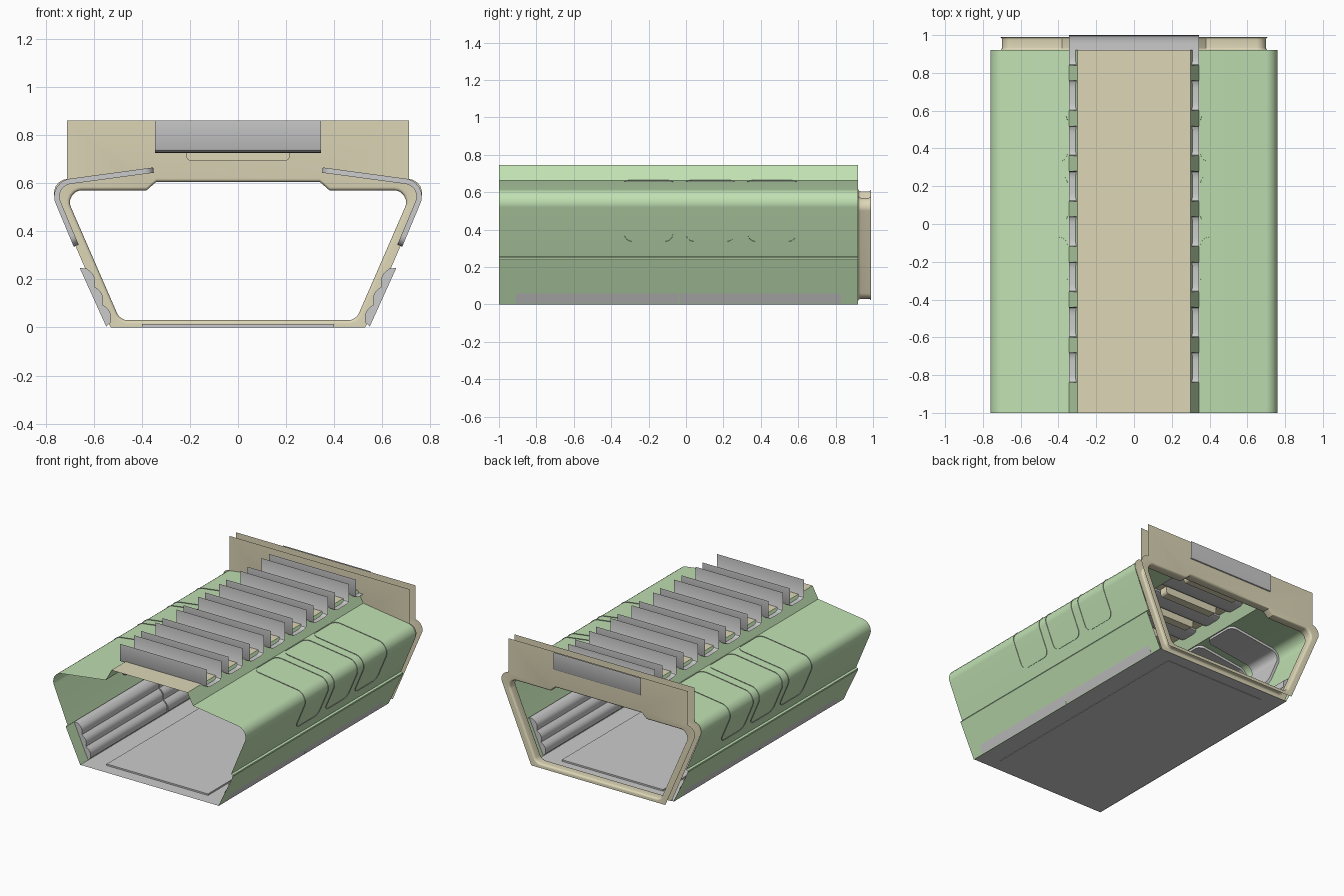
import bpy, bmesh, math
from mathutils import Vector

if "Cube" in bpy.data.objects:
    bpy.data.objects.remove(bpy.data.objects["Cube"])

def material(name, col):
    m = bpy.data.materials.new(name)
    m.diffuse_color = (*col, 1)
    m.use_nodes = True
    m.node_tree.nodes["Principled BSDF"].inputs["Base Color"].default_value = m.diffuse_color
    return m

GREEN = material("green_paint", (0.53, 0.75, 0.45))
TAN = material("tan_paint", (0.72, 0.67, 0.47))

def make(name, verts, faces, mat=None, mirror=False, recalc=False):
    me = bpy.data.meshes.new(name)
    me.from_pydata([tuple(v) for v in verts], [], faces)
    if recalc:
        bm = bmesh.new()
        bm.from_mesh(me)
        bmesh.ops.recalc_face_normals(bm, faces=bm.faces)
        bm.to_mesh(me)
        bm.free()
    ob = bpy.data.objects.new(name, me)
    bpy.context.collection.objects.link(ob)
    if mat:
        me.materials.append(mat)
    bpy.ops.object.select_all(action='DESELECT')
    ob.select_set(True)
    bpy.context.view_layer.objects.active = ob
    bpy.ops.object.shade_smooth_by_angle(angle=math.radians(35))
    if mirror:
        ob.modifiers.new("mirror", 'MIRROR')
    return ob

def fillet(corners, n=8):
    """Corners are (x, z, radius); returns a polyline with rounded corners."""
    out = []
    for i, (x, z, r) in enumerate(corners):
        p = Vector((x, z))
        if r == 0:
            out.append(p)
            continue
        a = (Vector(corners[i - 1][:2]) - p).normalized()
        b = (Vector(corners[(i + 1) % len(corners)][:2]) - p).normalized()
        half = a.angle(b) / 2
        c = p + (a + b).normalized() * (r / math.sin(half))
        t = r / math.tan(half)
        u, v = p + a * t - c, p + b * t - c
        for k in range(n + 1):
            out.append(c + u.lerp(v, k / n).normalized() * r)
    return out

def extrude(name, prof, y0, y1, mat=None, closed=False, mirror=False):
    n = len(prof)
    verts = [(p[0], y, p[1]) for y in (y0, y1) for p in prof]
    faces = [(i, (i + 1) % n, n + (i + 1) % n, n + i) for i in range(n if closed else n - 1)]
    if closed:
        faces += [tuple(reversed(range(n))), tuple(range(n, 2 * n))]
    return make(name, verts, faces, mat, mirror, closed)

# Green side walls: thin sheet from floor to ceiling step
wall = fillet([(0.545, 0, 0), (0.66, 0.243, 0), (0.658, 0.25, 0), (0.645, 0.256, 0),
               (0.79, 0.602, 0.07), (0.345, 0.662, 0), (0.3, 0.745, 0)])
extrude("side_wall", wall, -1, 0.92, GREEN, mirror=True)

# Tan ceiling and grey floor
extrude("ceiling_panel", [(0.3, 0.745), (-0.3, 0.745)], -1, 0.92, TAN)
extrude("floor", [(-0.545, 0.003), (0.545, 0.003)], -1, 0.92)
extrude("floor_plate", [(-0.4, 0), (0.4, 0), (0.4, 0.014), (-0.4, 0.014)], -0.91, 0.83, closed=True)

# Scalloped grey padding along the lower walls
scallop = [(0.548, 0.004), (0.658, 0.247)]
for k in range(25):
    t = k / 24
    bulge = 0.016 * abs(math.sin(3 * math.pi * t))
    scallop.append((0.63 - 0.1 * t - bulge * 0.9, 0.245 - 0.225 * t + bulge * 0.4))
for y0, y1 in ((-0.91, -0.044), (-0.036, 0.83)):
    extrude("lower_padding", scallop, y0, y1, closed=True, mirror=True)

# Wrapped wall pads: rounded rectangles bent around the upper wall corner
path = list(reversed(wall[4:-1]))
path[0] = path[0].lerp(path[1], 0.02)
path[-1] = path[-1].lerp(Vector((0.645, 0.256)), 0.0)
path.append(Vector((0.679, 0.337)))
lengths = [0]
for a, b in zip(path, path[1:]):
    lengths.append(lengths[-1] + (b - a).length)

def on_path(s):
    for i in range(len(path) - 1):
        if s <= lengths[i + 1] + 1e-6:
            d = path[i + 1] - path[i]
            p = path[i] + d * ((s - lengths[i]) / d.length)
            return p, Vector((-d.y, d.x)).normalized()

R, total = 0.045, lengths[-1]
ends = [R * (1 - math.cos(k * math.pi / 12)) for k in range(7)]
samples = sorted(set(ends + [total - e for e in ends] + [l for l in lengths if R < l < total - R]))
for yc in (-0.2, 0.13, 0.46):
    rows = []
    for s in samples:
        e = max(0, R - min(s, total - s))
        rows.append((s, 0.13 - R + math.sqrt(max(0, R * R - e * e))))
    outline = [(s, -w) for s, w in rows] + [(s, w) for s, w in reversed(rows)]
    n, m = len(outline), len(rows)
    verts = []
    for off in (-0.018, 0.004):
        for s, w in outline:
            p, nrm = on_path(s)
            if nrm.y < 0 and nrm.x < 0:
                nrm = -nrm
            q = p + nrm * off
            verts.append((q.x, yc + w, q.y))
    faces = [(i, (i + 1) % n, n + (i + 1) % n, n + i) for i in range(n)]
    faces += [(i, n - 1 - i, n - 2 - i, i + 1) for i in range(m - 1)]
    make("wall_pad", verts, faces, mirror=True, recalc=True)

# Tan end frame: outward-open channel with two flanges and a rounded inner web
def mirrored(c):
    return c + [(-x, z, r) for x, z, r in reversed(c)]

inner = fillet(mirrored([(0.49, 0.03, 0.05), (0.725, 0.57, 0.05), (0.38, 0.57, 0), (0.34, 0.605, 0)]))
outer = fillet(mirrored([(0.53, 0, 0.008), (0.79, 0.605, 0.058), (0.71, 0.617, 0), (0.71, 0.86, 0)]))
n = len(inner)

def outset(d):
    res = []
    for i in range(n):
        t = (inner[(i + 1) % n] - inner[i - 1]).normalized()
        res.append(inner[i] + Vector((t.y, -t.x)) * d)
    return res

loops = [(outer, 0.92)]
arc = [(0.014 * (1 - math.sin(a)), 0.014 * (1 - math.cos(a))) for a in (k * math.pi / 8 for k in range(5))]
loops += [(outset(d), 0.92 + y) for d, y in arc]
loops += [(outset(d), 0.99 - y) for d, y in reversed(arc)]
loops += [(outer, 0.99)]
verts = [(p.x, y, p.y) for loop, y in loops for p in loop]
faces = [(j * n + i, j * n + (i + 1) % n, (j + 1) * n + (i + 1) % n, (j + 1) * n + i)
         for j in range(len(loops) - 1) for i in range(n)]
make("end_frame", verts, faces, TAN)

# Grey roof beams: upward-open channels across the ceiling
half = [(0.08, 0.86), (0.08, 0.742), (0.076, 0.735), (0.065, 0.73), (0.05, 0.727), (0.035, 0.726)]
channel = half + [(-y, z) for y, z in reversed(half)]
m = len(channel)
for k in range(8):
    yc = -0.76 + 0.24 * k
    verts = [(x, yc + y, z) for x in (-0.345, 0.345) for y, z in channel]
    make("roof_beam", verts, [(i, i + 1, m + i + 1, m + i) for i in range(m - 1)])

# Tan ceiling bars hanging in the gaps between beams
bar = fillet([(-0.215, 0.745, 0), (-0.215, 0.693, 0.02), (0.215, 0.693, 0.02), (0.215, 0.745, 0)], 5)
for k in range(7):
    yc = -0.64 + 0.24 * k
    extrude("ceiling_bar", bar, yc - 0.03, yc + 0.03, TAN, closed=True)
